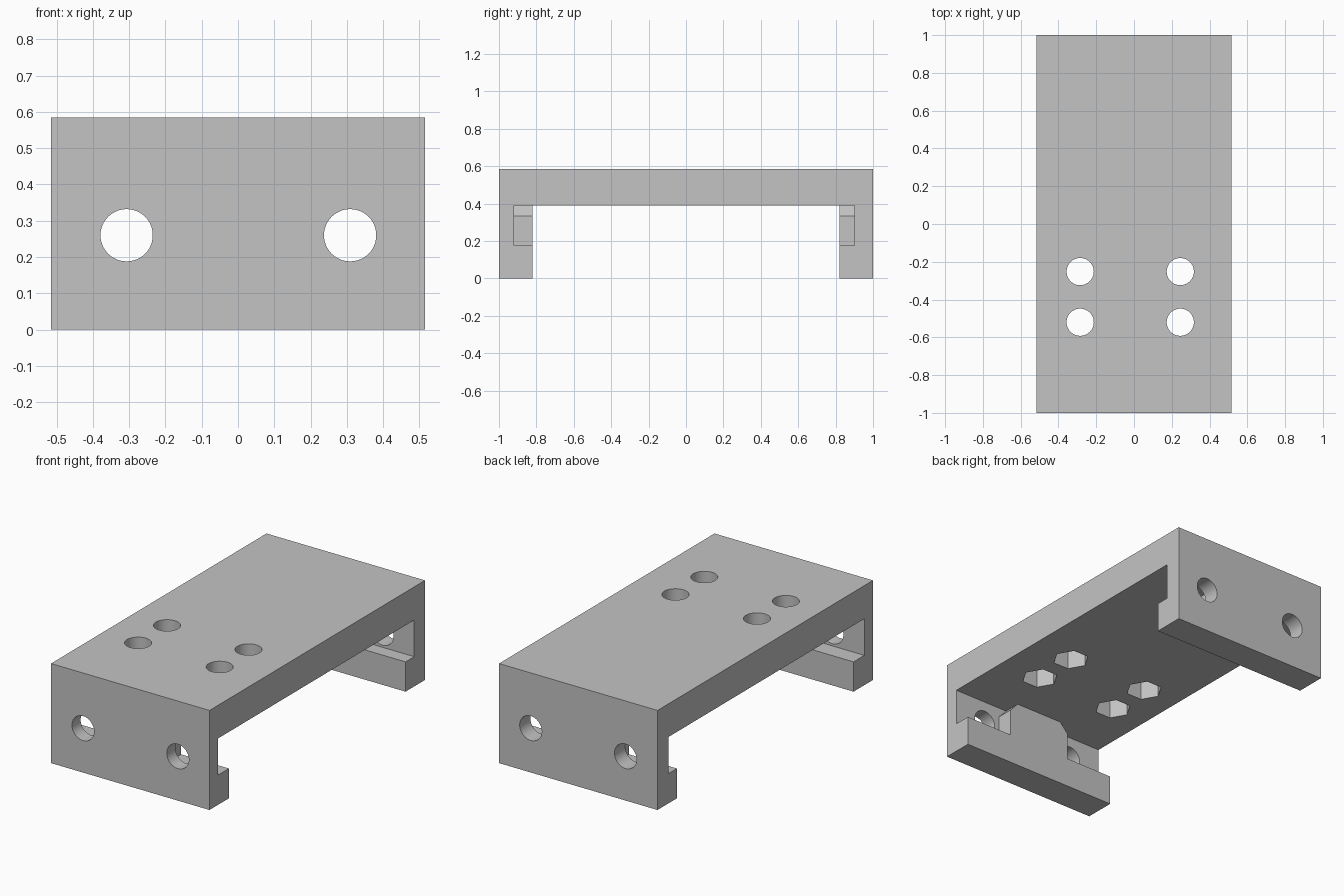
import bpy
import bmesh
from math import cos, sin, tau, radians
from mathutils import Vector

old = bpy.data.objects.get("Cube")
if old:
    bpy.data.objects.remove(old, do_unlink=True)

# Overall sizes
HALF_W, TOP, CEILING, LEDGE = 0.515, 0.585, 0.39, 0.175
HOLE_R, NUT_R = 0.072, 0.1

grey = bpy.data.materials.new("plain_grey")
grey.use_nodes = True
colour = (0.55, 0.55, 0.55, 1)
grey.diffuse_color = colour
grey.node_tree.nodes["Principled BSDF"].inputs["Base Color"].default_value = colour


def prism(name, profile, axis, low, high):
    """Extrude a 2D profile along an axis; the other two axes keep their order."""
    def place(point, depth):
        co = list(point)
        co.insert(axis, depth)
        return Vector(co)

    bm = bmesh.new()
    face = bm.faces.new([bm.verts.new(place(p, low)) for p in profile])
    grown = bmesh.ops.extrude_face_region(bm, geom=[face])["geom"]
    shift = place((0, 0), high - low)
    bmesh.ops.translate(bm, vec=shift, verts=[g for g in grown if isinstance(g, bmesh.types.BMVert)])
    if not any(f.is_valid and len(f.verts) == len(profile)
               and all(abs(v.co[axis] - low) < 1e-6 for v in f.verts) for f in bm.faces):
        bm.faces.new([v for v in bm.verts if abs(v.co[axis] - low) < 1e-6])
    bmesh.ops.recalc_face_normals(bm, faces=bm.faces)
    mesh = bpy.data.meshes.new(name)
    bm.to_mesh(mesh)
    bm.free()
    mesh.materials.append(grey)
    obj = bpy.data.objects.new(name, mesh)
    bpy.context.collection.objects.link(obj)
    return obj


def ring(x, y, radius, sides):
    return [(x + radius * cos(tau * i / sides), y + radius * sin(tau * i / sides))
            for i in range(sides)]


def combine(target, tool, operation):
    """Apply a boolean and discard the helper."""
    tool.hide_render = True
    mod = target.modifiers.new(operation.lower(), "BOOLEAN")
    mod.operation, mod.solver, mod.object = operation, "EXACT", tool
    bpy.context.view_layer.objects.active = target
    bpy.ops.object.modifier_apply(modifier=mod.name)
    bpy.data.objects.remove(tool, do_unlink=True)


# Bracket: side profile with a hooked lip on each leg
bracket = prism("bracket", [
    (-1, 0), (-0.82, 0), (-0.82, LEDGE), (-0.92, LEDGE), (-0.92, CEILING),
    (0.9, CEILING), (0.9, LEDGE), (0.82, LEDGE), (0.82, 0), (1, 0),
    (1, TOP), (-1, TOP)], 0, -HALF_W, HALF_W)

# Central block between the nut slots of each leg, with chamfered upper corners
block = [(-0.205, 0.1), (0.205, 0.1), (0.205, 0.335), (0.155, CEILING),
         (0.155, 0.43), (-0.155, 0.43), (-0.155, CEILING), (-0.205, 0.335)]
for low, high in ((-0.96, -0.82), (0.82, 0.96)):
    combine(bracket, prism("slot_block", block, 1, low, high), "UNION")

# Bolt holes through both legs
for x in (-0.307, 0.309):
    combine(bracket, prism("leg_hole", ring(x, 0.26, HOLE_R, 48), 1, -1.1, 1.1), "DIFFERENCE")

# Bolt holes in the top plate with hexagonal nut recesses underneath
for x in (-0.285, 0.245):
    for y in (-0.52, -0.252):
        combine(bracket, prism("top_hole", ring(x, y, HOLE_R, 48), 2, 0.3, 0.7), "DIFFERENCE")
        combine(bracket, prism("nut_recess", ring(x, y, NUT_R, 6), 2, 0.3, 0.51), "DIFFERENCE")

# Smooth hole walls, crisp edges
bpy.ops.object.select_all(action="DESELECT")
bracket.select_set(True)
bpy.context.view_layer.objects.active = bracket
bpy.ops.object.shade_smooth_by_angle(angle=radians(30))
